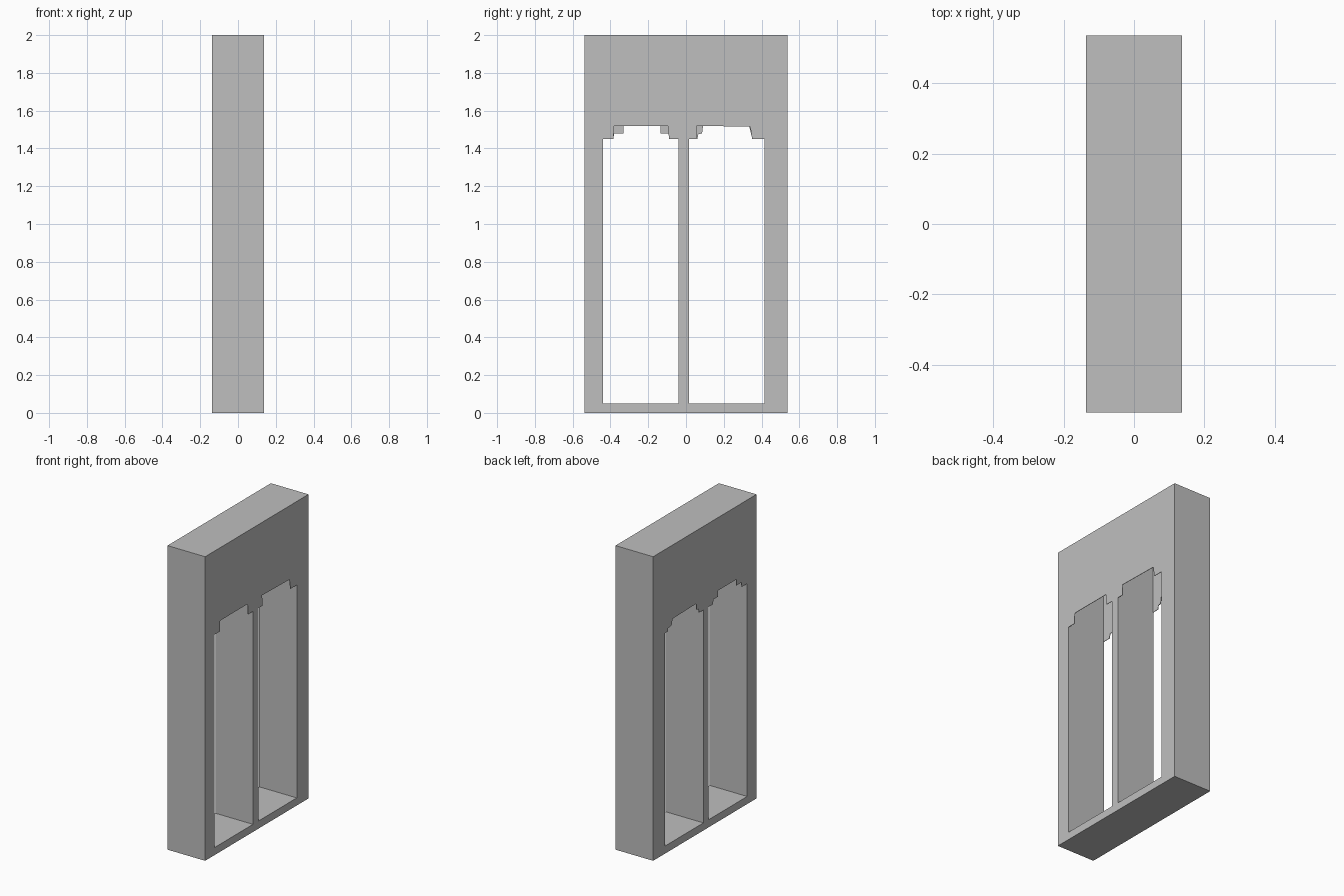
import bpy
import bmesh

if "Cube" in bpy.data.objects:
    bpy.data.objects.remove(bpy.data.objects["Cube"], do_unlink=True)

HALF_X, HALF_Y, HEIGHT = 0.137, 0.537, 2.0
SKIN = 0.003          # thickness of the panels above the openings
SILL, SPRING, CROWN = 0.05, 1.45, 1.52

# One flat stone colour
stone = bpy.data.materials.new("grey_stone")
stone.use_nodes = True
colour = (0.52, 0.52, 0.52, 1)
stone.diffuse_color = colour
stone.node_tree.nodes["Principled BSDF"].inputs["Base Color"].default_value = colour


def prism(name, outline, x0, x1):
    """Extrude a (y, z) outline along x."""
    bm = bmesh.new()
    face = bm.faces.new([bm.verts.new((x0, y, z)) for y, z in outline])
    new = bmesh.ops.extrude_face_region(bm, geom=[face])["geom"]
    for v in new:
        if isinstance(v, bmesh.types.BMVert):
            v.co.x = x1
    bmesh.ops.recalc_face_normals(bm, faces=bm.faces[:])
    mesh = bpy.data.meshes.new(name)
    bm.to_mesh(mesh)
    bm.free()
    obj = bpy.data.objects.new(name, mesh)
    bpy.context.collection.objects.link(obj)
    mesh.materials.append(stone)
    return obj


def rect(y0, y1, z0, z1):
    return [(y0, z0), (y1, z0), (y1, z1), (y0, z1)]


def cut(target, cutter):
    """Subtract the cutter and discard it."""
    mod = target.modifiers.new("cut", 'BOOLEAN')
    mod.operation, mod.solver, mod.object = 'DIFFERENCE', 'EXACT', cutter
    bpy.context.view_layer.objects.active = target
    bpy.ops.object.modifier_apply(modifier=mod.name)
    bpy.data.objects.remove(cutter, do_unlink=True)


frame = prism("window_frame", rect(-HALF_Y, HALF_Y, 0, HEIGHT), -HALF_X, HALF_X)

# Stepped heads of each opening, from the +y edge to the -y edge
openings = [
    (-0.44, -0.04,
     [(-0.09, SPRING), (-0.095, CROWN), (-0.38, CROWN), (-0.385, SPRING)],
     [(-0.085, SPRING), (-0.09, 1.48), (-0.135, 1.48), (-0.135, CROWN),
      (-0.33, CROWN), (-0.33, 1.48), (-0.38, 1.48), (-0.385, SPRING)]),
    (0.015, 0.415,
     [(0.35, SPRING), (0.34, 1.515), (0.055, CROWN), (0.06, SPRING)],
     [(0.385, SPRING), (0.385, 1.47), (0.345, 1.475), (0.335, 1.515),
      (0.09, CROWN), (0.085, 1.48), (0.065, 1.475), (0.06, SPRING)]),
]

for y0, y1, head_left, head_right in openings:
    # Tall hollow behind the panels, then the openings on either face
    inner = HALF_X - SKIN
    cut(frame, prism("hollow", rect(y0, y1, SILL, HEIGHT - SKIN), -inner, inner))
    for side, head in ((1, head_left), (-1, head_right)):
        outline = [(y0, SILL), (y1, SILL), (y1, SPRING)] + head + [(y0, SPRING)]
        cut(frame, prism("opening", outline, 0, side * 2 * HALF_X))
